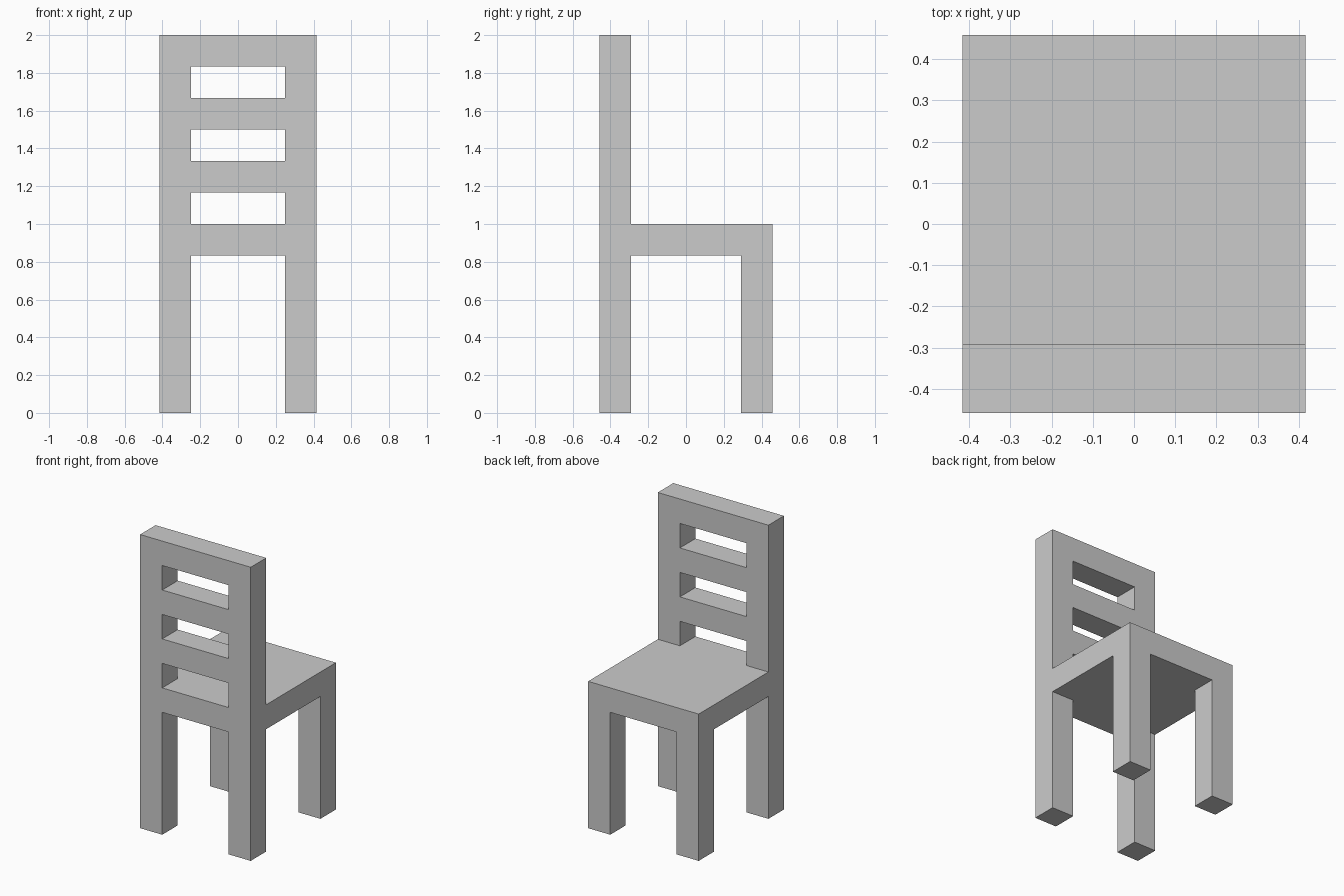
import bpy, bmesh
from mathutils import Vector, Matrix

if "Cube" in bpy.data.objects:
    bpy.data.objects.remove(bpy.data.objects["Cube"])

U = 1 / 6                      # timber thickness
HX, HY = 2.5 * U, 2.75 * U     # half width and half depth
SEAT_Z = 5.5 * U               # middle height of the seat slab

bm = bmesh.new()


def find_face(center):
    return min(bm.faces, key=lambda f: (f.calc_center_median() - Vector(center)).length)


def extrude(face, dz):
    new = bmesh.ops.extrude_discrete_faces(bm, faces=[face])["faces"][0]
    bmesh.ops.translate(bm, verts=new.verts, vec=(0, 0, dz))
    return new


# Seat slab, cut one timber width in from every side
bmesh.ops.create_cube(bm, size=1, matrix=Matrix.Translation((0, 0, SEAT_Z))
                      @ Matrix.Diagonal((2 * HX, 2 * HY, U, 1)))
for s in (-1, 1):
    for co, no in (((s * (HX - U), 0, 0), (1, 0, 0)), ((0, s * (HY - U), 0), (0, 1, 0))):
        bmesh.ops.bisect_plane(bm, geom=bm.verts[:] + bm.edges[:] + bm.faces[:],
                               plane_co=co, plane_no=no)

# Four legs under the corners
px, py = HX - U / 2, HY - U / 2
for sx in (-1, 1):
    for sy in (-1, 1):
        extrude(find_face((sx * px, sy * py, 5 * U)), -5 * U)

# Two back posts, raised in six equal steps
for sx in (-1, 1):
    top = find_face((sx * px, -py, 6 * U))
    for _ in range(6):
        top = extrude(top, U)

# Three back rails joining the posts on every second step
for level in (7.5, 9.5, 11.5):
    ends = [find_face((s * (HX - U), -py, level * U)) for s in (-1, 1)]
    edges = [e for f in ends for e in f.edges]
    bmesh.ops.delete(bm, geom=ends, context="FACES_ONLY")
    bmesh.ops.bridge_loops(bm, edges=edges)

bmesh.ops.recalc_face_normals(bm, faces=bm.faces[:])
mesh = bpy.data.meshes.new("chair")
bm.to_mesh(mesh)
bm.free()
bpy.context.collection.objects.link(bpy.data.objects.new("chair", mesh))
